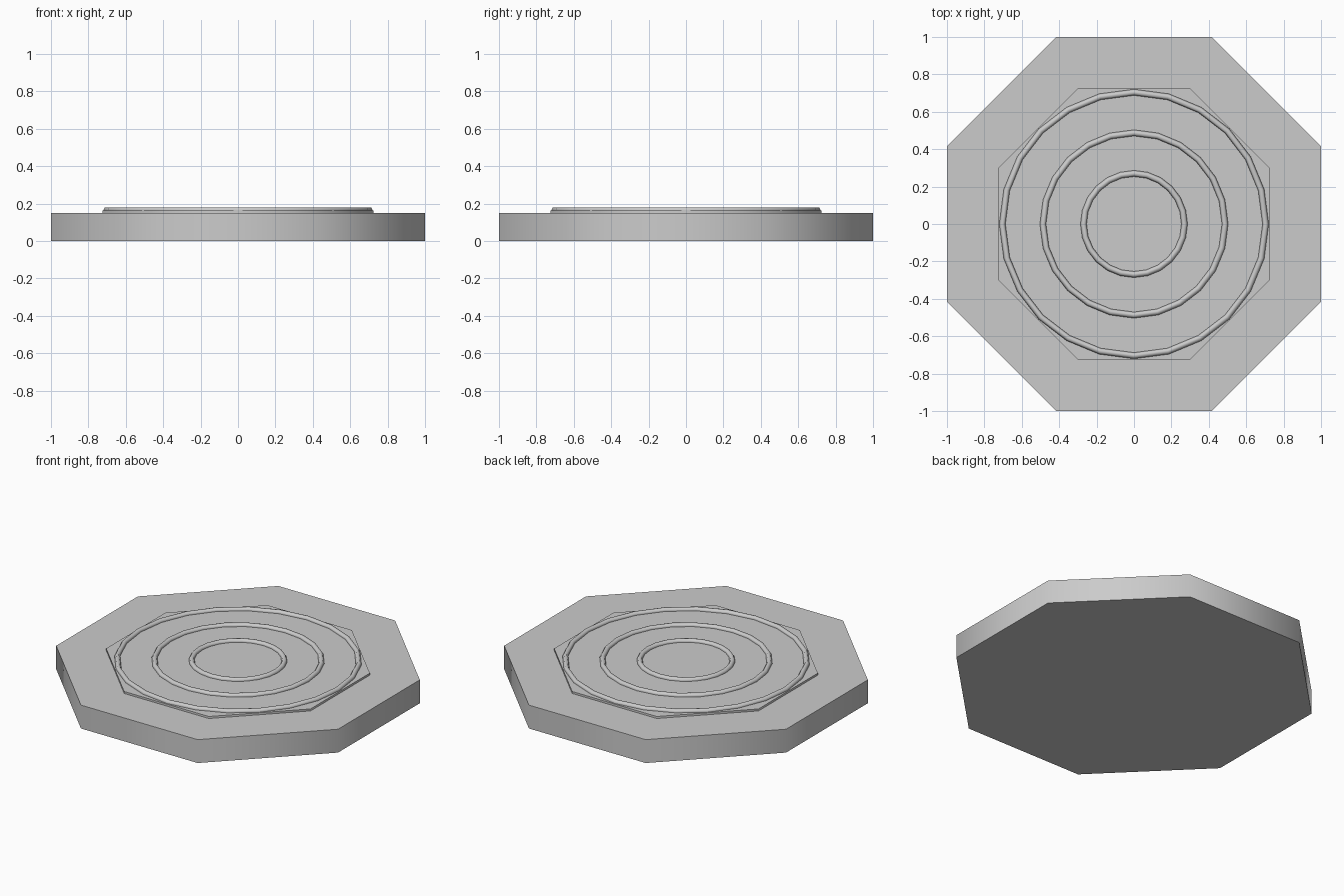
import bpy, math

if "Cube" in bpy.data.objects:
    bpy.data.objects.remove(bpy.data.objects["Cube"])

CORNER = 1 / math.cos(math.pi / 8)  # octagon corner radius per unit of half-width


def smooth(obj, angle):
    bpy.ops.object.shade_smooth_by_angle(angle=math.radians(angle))


def octagon(name, half_width, z0, z1):
    bpy.ops.mesh.primitive_cylinder_add(
        vertices=8, radius=half_width * CORNER, depth=z1 - z0,
        location=(0, 0, (z0 + z1) / 2), rotation=(0, 0, math.pi / 8))
    obj = bpy.context.object
    obj.name = name
    smooth(obj, 60)


def ring(name, radius):
    bpy.ops.mesh.primitive_torus_add(
        major_radius=radius, minor_radius=0.0165,
        major_segments=24, minor_segments=6, location=(0, 0, 0.165))
    obj = bpy.context.object
    obj.name = name
    smooth(obj, 75)


# Octagonal slab and thin raised plate
octagon("base_slab", 1.0, 0.0, 0.15)
octagon("raised_plate", 0.725, 0.14, 0.163)

# Concentric raised rings
for name, radius in (("outer_ring", 0.704), ("middle_ring", 0.487), ("inner_ring", 0.27)):
    ring(name, radius)
